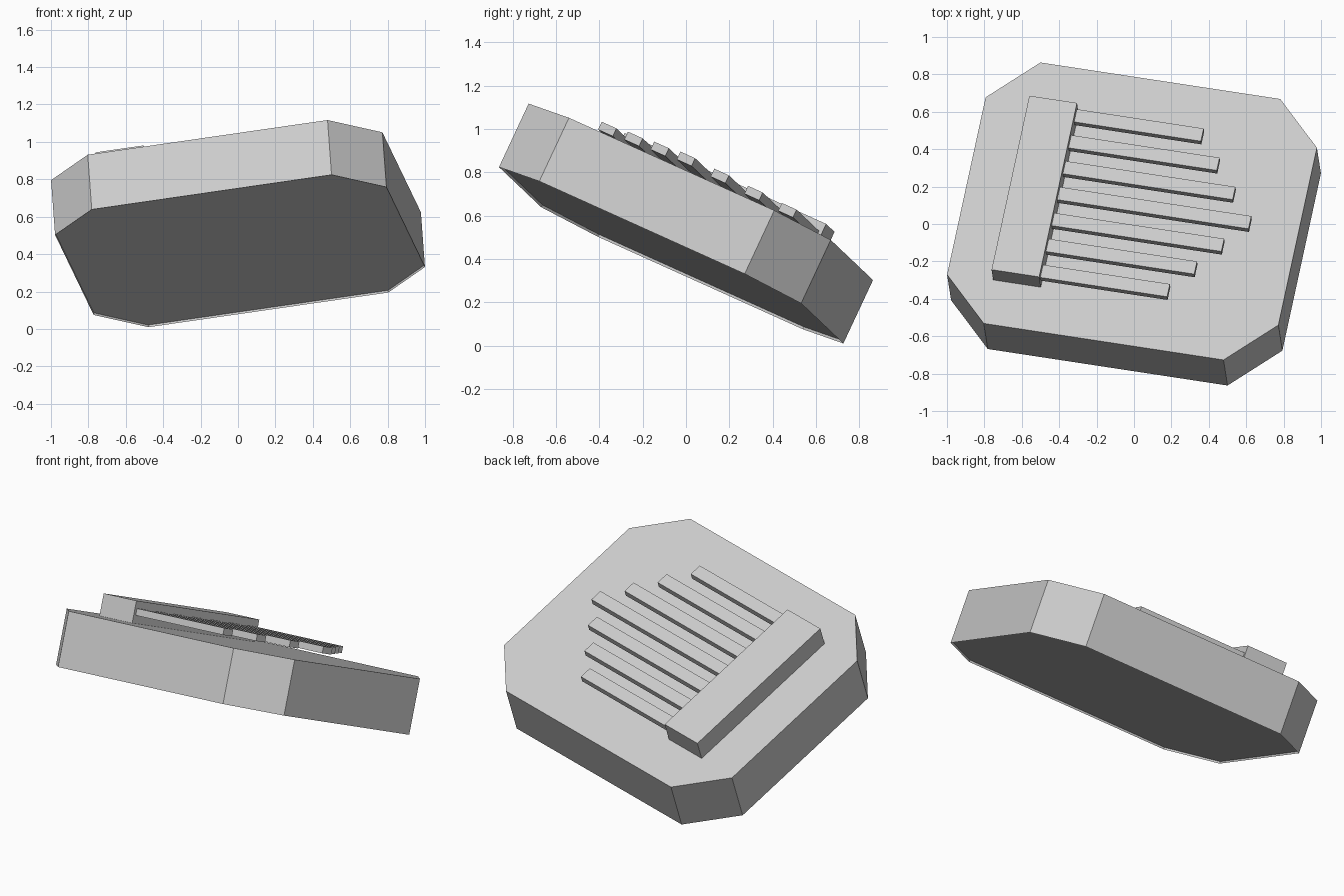
import bpy, bmesh
from mathutils import Matrix, Vector

cube = bpy.data.objects.get("Cube")
if cube:
    bpy.data.objects.remove(cube, do_unlink=True)

grey = bpy.data.materials.new("light_grey")
grey.use_nodes = True
grey.diffuse_color = (0.6, 0.6, 0.6, 1)
grey.node_tree.nodes["Principled BSDF"].inputs["Base Color"].default_value = grey.diffuse_color

# Tilted frame shared by all parts
u = Vector((0.979, -0.149, 0.1415)).normalized()
v = Vector((0.19, 0.895, -0.404))
v = (v - u * v.dot(u)).normalized()
n = u.cross(v)
TILT = Matrix.Translation((0, 0, 0.563)) @ Matrix((u, v, n)).transposed().to_4x4()

HALF = 0.162  # half thickness of the slab


def finish(bm, name):
    bmesh.ops.recalc_face_normals(bm, faces=bm.faces)
    mesh = bpy.data.meshes.new(name)
    bm.to_mesh(mesh)
    bm.free()
    mesh.materials.append(grey)
    obj = bpy.data.objects.new(name, mesh)
    obj.matrix_world = TILT
    bpy.context.collection.objects.link(obj)


def box(name, lo, hi):
    lo, hi = Vector(lo), Vector(hi)
    bm = bmesh.new()
    bmesh.ops.create_cube(bm, size=1)
    bmesh.ops.scale(bm, vec=hi - lo, verts=bm.verts)
    bmesh.ops.translate(bm, vec=(lo + hi) / 2, verts=bm.verts)
    finish(bm, name)


# Slab: rectangle with cut corners and a slightly recessed underside
X, Y, CUT = 0.905, 0.78, 0.25
bm = bmesh.new()
outline = []
for sx, sy in ((1, 1), (-1, 1), (-1, -1), (1, -1)):
    pair = [(sx * X, sy * (Y - CUT)), (sx * (X - CUT), sy * Y)]
    outline += pair if sx * sy > 0 else pair[::-1]
base = bm.faces.new([bm.verts.new((x, y, -HALF)) for x, y in outline])
top = bmesh.ops.extrude_face_region(bm, geom=[base], use_keep_orig=True)
bmesh.ops.translate(bm, vec=(0, 0, 2 * HALF),
                    verts=[g for g in top["geom"] if isinstance(g, bmesh.types.BMVert)])
bmesh.ops.recalc_face_normals(bm, faces=bm.faces)
bottom = min(bm.faces, key=lambda f: f.calc_center_median().z)
bmesh.ops.inset_region(bm, faces=[bottom], thickness=0.002)
bmesh.ops.translate(bm, vec=(0, 0, 0.012), verts=bottom.verts)
finish(bm, "slab")

# Header block across one side
box("header_block", (-0.655, -0.52, HALF), (-0.395, 0.52, HALF + 0.13))

# Raised fingers, longest in the middle
for k in range(-3, 4):
    y = k * 0.155
    box(f"finger_{k + 4}", (-0.42, y - 0.038, HALF + 0.047),
        (0.65 - 0.1175 * abs(k), y + 0.038, HALF + 0.087))
